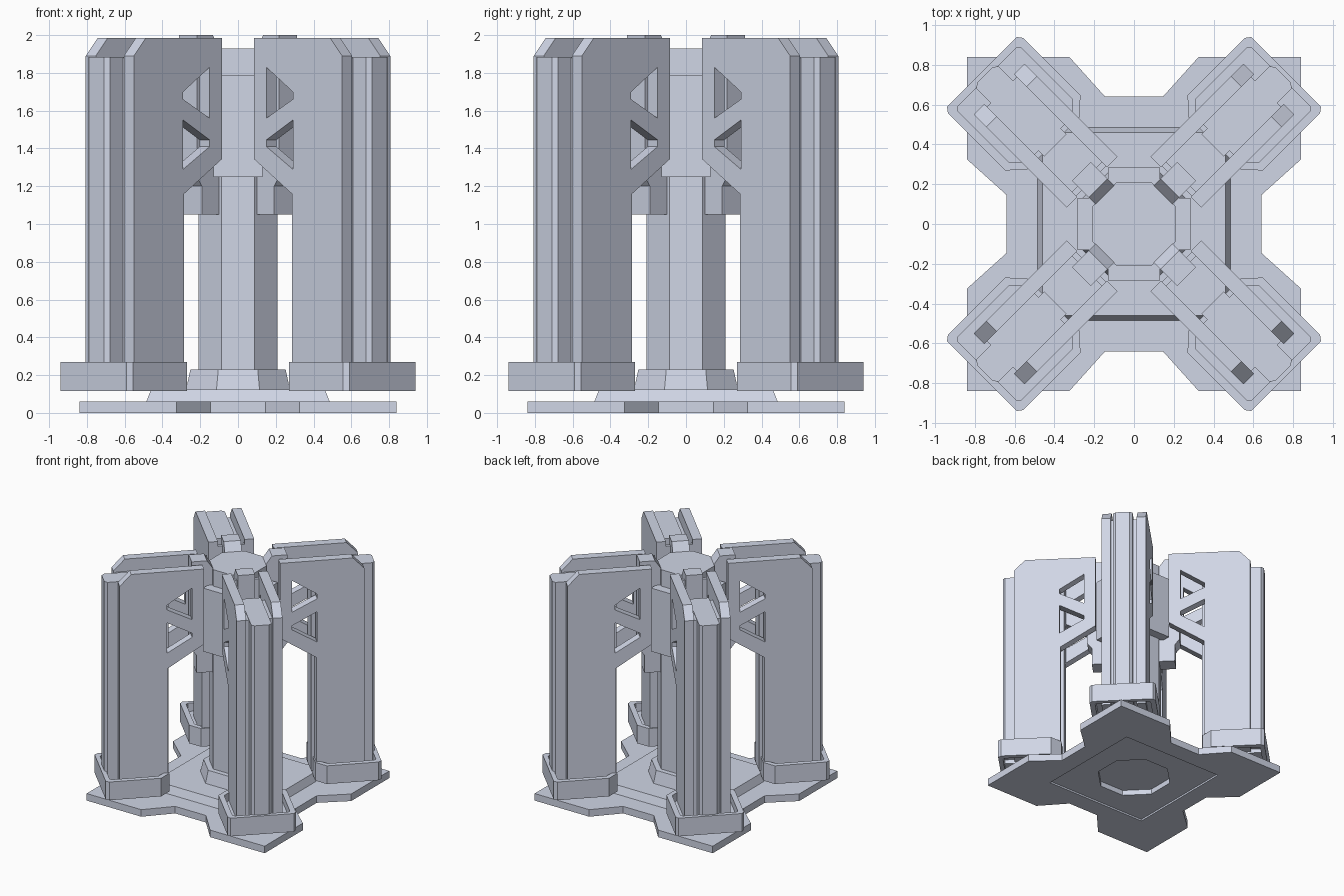
import bpy, bmesh, math
from mathutils import Matrix, Vector

if "Cube" in bpy.data.objects:
    bpy.data.objects.remove(bpy.data.objects["Cube"])

metal = bpy.data.materials.new("blue_grey_metal")
metal.diffuse_color = (0.63, 0.67, 0.79, 1)
metal.use_nodes = True
metal.node_tree.nodes["Principled BSDF"].inputs["Base Color"].default_value = metal.diffuse_color


def finish(bm, name):
    bmesh.ops.recalc_face_normals(bm, faces=bm.faces)
    mesh = bpy.data.meshes.new(name)
    bm.to_mesh(mesh)
    bm.free()
    mesh.materials.append(metal)
    obj = bpy.data.objects.new(name, mesh)
    bpy.context.collection.objects.link(obj)
    return obj


def prism(bm, loops, start, end, axis):
    """Extrude an outline (plus optional hole loops) along 'y' or 'z'."""
    def place(p):
        return (p[0], start, p[1]) if axis == 'y' else (p[0], p[1], start)
    edges = []
    for loop in loops:
        vs = [bm.verts.new(place(p)) for p in loop]
        edges += [bm.edges.new((vs[i], vs[(i + 1) % len(vs)])) for i in range(len(vs))]
    faces = [g for g in bmesh.ops.triangle_fill(bm, edges=edges, use_beauty=True)["geom"]
             if isinstance(g, bmesh.types.BMFace)]
    ext = bmesh.ops.extrude_face_region(bm, geom=faces, use_keep_orig=True)
    moved = [g for g in ext["geom"] if isinstance(g, bmesh.types.BMVert)]
    offset = Vector((0, end - start, 0)) if axis == 'y' else Vector((0, 0, end - start))
    bmesh.ops.translate(bm, verts=moved, vec=offset)


def four_arms(name, pieces):
    """Repeat pieces (loops, start, end, axis) on the four diagonals."""
    for k in range(4):
        bm = bmesh.new()
        for piece in pieces:
            prism(bm, *piece)
        bm.transform(Matrix.Rotation(math.radians(45 + 90 * k), 4, 'Z'))
        finish(bm, f"{name}_{k + 1}")


def slab(name, loops, start, end):
    bm = bmesh.new()
    prism(bm, loops, start, end, 'z')
    finish(bm, name)


def mirrored(half):
    """Close a half outline by reflecting it across the arm's centre line."""
    return half + [(u, -v) for u, v in reversed(half)]


def quarters(points):
    """Repeat a quarter outline around the centre."""
    out = []
    for c, s in [(1, 0), (0, 1), (-1, 0), (0, -1)]:
        out += [(c * x - s * y, s * x + c * y) for x, y in points]
    return out


def polygon(sides, apothem):
    r = apothem / math.cos(math.pi / sides)
    angles = [2 * math.pi * (i + 0.5) / sides for i in range(sides)]
    return [(r * math.cos(a), r * math.sin(a)) for a in angles]


def stack(name, sides, rings):
    """Regular stack of rings given as (flat-to-centre distance, height)."""
    bm = bmesh.new()
    levels = [[bm.verts.new((x, y, z)) for x, y in polygon(sides, a)] for a, z in rings]
    for lo, hi in zip(levels, levels[1:]):
        for i in range(sides):
            j = (i + 1) % sides
            bm.faces.new((lo[i], lo[j], hi[j], hi[i]))
    bm.faces.new(levels[0][::-1])
    bm.faces.new(levels[-1])
    finish(bm, name)


# Ground plate with stepped recesses underneath
cross = quarters([(0.64, 0.145), (0.84, 0.325), (0.84, 0.84), (0.325, 0.84), (0.145, 0.64)])
slab("ground_plate", [cross, polygon(4, 0.482)], 0, 0.06)
slab("recess_ring", [polygon(4, 0.482), polygon(8, 0.28)], 0.015, 0.06)

# Stepped base and central column
stack("square_step", 4, [(0.485, 0.06), (0.46, 0.125)])
stack("column_base", 8, [(0.275, 0.125), (0.252, 0.23)])
stack("column_shaft", 8, [(0.21, 0.23), (0.21, 1.93)])
slab("column_collar", [quarters([(0.285, -0.13), (0.285, 0.13), (0.13, 0.13)])], 1.25, 1.79)

# Hollow foot sockets, open above and below a thin floor
outer = mirrored([(0.573, 0.19), (0.65, 0.268), (1.055, 0.268), (1.082, 0.248)])
inner = mirrored([(0.60, 0.165), (0.665, 0.225), (1.03, 0.225), (1.045, 0.21)])
four_arms("foot_socket", [([outer, inner], 0.115, 0.27, 'z'), ([inner], 0.185, 0.2, 'z')])

# Towers between the side plates, with bevelled outer corners
tower = mirrored([(0.56, 0.08), (1.04, 0.08), (1.06, 0.057)])
four_arms("tower", [([tower], 0.15, 1.885, 'z')])

# Side plates with two truss windows
plate = [(0.583, 0.15), (0.96, 0.15), (0.96, 1.89), (0.87, 1.985),
         (0.298, 1.985), (0.298, 1.345), (0.583, 1.16)]
upper_window = [(0.392, 1.83), (0.392, 1.56), (0.59, 1.66), (0.59, 1.70)]
lower_window = [(0.59, 1.55), (0.59, 1.29), (0.392, 1.41), (0.392, 1.445)]
loops = [plate, upper_window, lower_window]
four_arms("side_plates", [(loops, 0.105, 0.18, 'y'), (loops, -0.18, -0.105, 'y')])

# Brackets joining the plates to the column
bracket = [(0.19, 1.05), (0.337, 1.05), (0.337, 1.2), (0.375, 1.25),
           (0.375, 2.0), (0.255, 2.0), (0.2, 1.92)]
four_arms("bracket", [([bracket], -0.067, 0.067, 'y')])

# Small spacers tying the bracket and tower to the plates
spacers = []
for side in (-1, 1):
    a, b = sorted((side * 0.06, side * 0.11))
    spacers.append(([[(0.305, 1.37), (0.335, 1.37), (0.335, 1.94), (0.305, 1.94)]], a, b, 'y'))
    spacers.append(([[(0.6, 0.18), (0.94, 0.18), (0.94, 1.88), (0.6, 1.88)]], a, b, 'y'))
four_arms("spacers", spacers)
